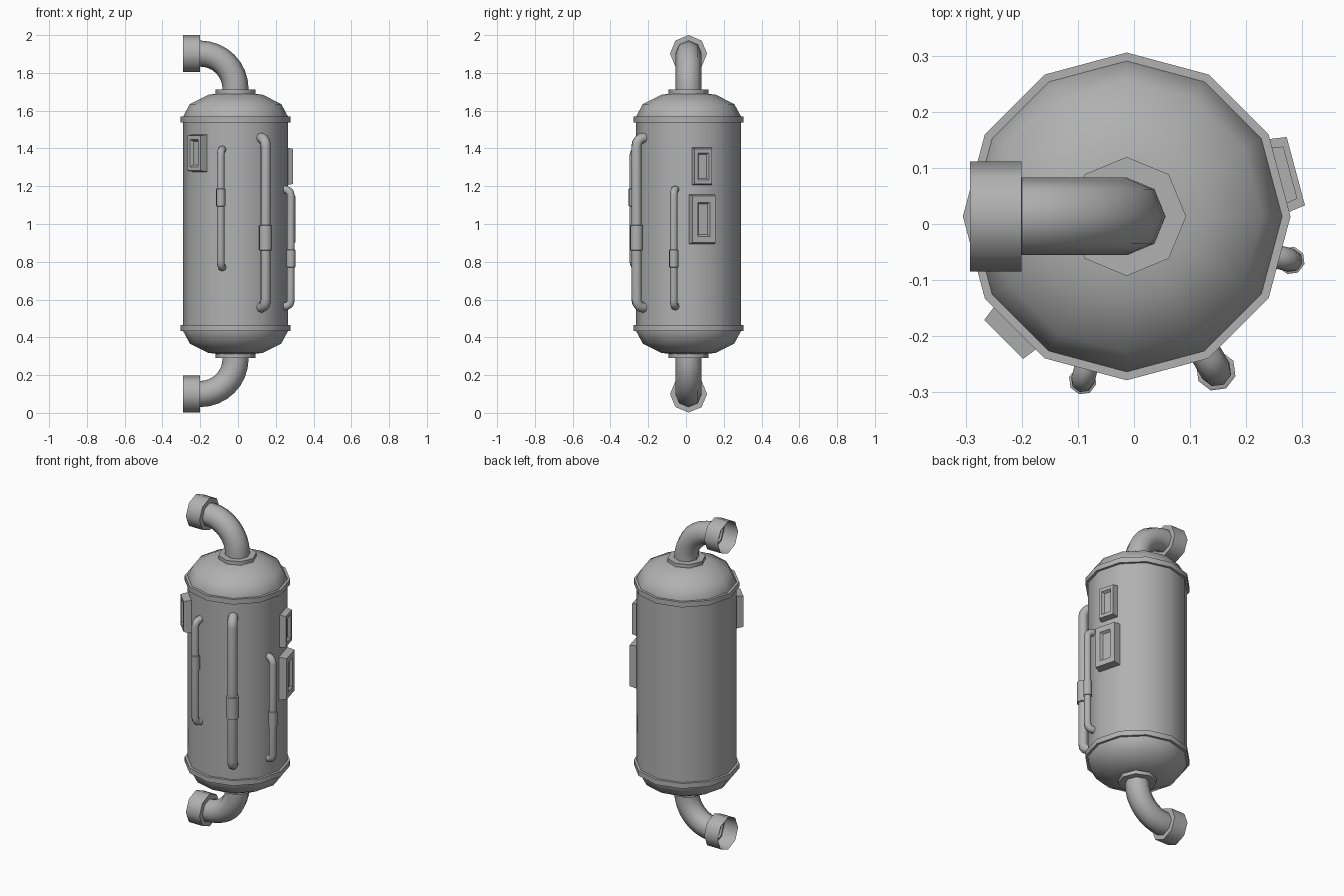
import bpy
import math
from mathutils import Vector

if "Cube" in bpy.data.objects:
    bpy.data.objects.remove(bpy.data.objects["Cube"])

C = Vector((-0.013, 0.0135, 0))         # tank axis
MAT = bpy.data.materials.new("dark_grey")
MAT.diffuse_color = (0.44, 0.44, 0.44, 1)
MAT.use_nodes = True
MAT.node_tree.nodes["Principled BSDF"].inputs["Base Color"].default_value = MAT.diffuse_color


def make(name, verts, faces, angle=50):
    me = bpy.data.meshes.new(name)
    me.from_pydata([tuple(v) for v in verts], [], faces)
    me.materials.append(MAT)
    ob = bpy.data.objects.new(name, me)
    bpy.context.collection.objects.link(ob)
    bpy.ops.object.select_all(action='DESELECT')
    ob.select_set(True)
    bpy.context.view_layer.objects.active = ob
    bpy.ops.object.mode_set(mode='EDIT')
    bpy.ops.mesh.select_all(action='SELECT')
    bpy.ops.mesh.normals_make_consistent(inside=False)
    bpy.ops.object.mode_set(mode='OBJECT')
    bpy.ops.object.shade_smooth_by_angle(angle=math.radians(angle))
    return ob


def skin(rings, n, cap):
    # join successive rings of n vertices with quads
    verts = [v for ring in rings for v in ring]
    faces = [(i * n + j, i * n + (j + 1) % n, (i + 1) * n + (j + 1) % n, (i + 1) * n + j)
             for i in range(len(rings) - 1) for j in range(n)]
    if cap:
        faces += [tuple(range(n)), tuple(range(len(verts) - n, len(verts)))]
    return verts, faces


def lathe(name, profile, n, cap=True):
    rings = [[C + Vector((r * math.cos(2 * math.pi * j / n), r * math.sin(2 * math.pi * j / n), z))
              for j in range(n)] for r, z in profile]
    return make(name, *skin(rings, n, cap))


def sweep(name, path, deg, cap=False, n=8):
    # path of (distance from axis, height, tube radius) in the vertical plane at angle deg
    a = math.radians(deg)
    out, side, up = Vector((math.cos(a), math.sin(a), 0)), Vector((-math.sin(a), math.cos(a), 0)), Vector((0, 0, 1))
    rings = []
    for i, (r, z, rad) in enumerate(path):
        p, q = path[max(i - 1, 0)], path[min(i + 1, len(path) - 1)]
        t = (out * (q[0] - p[0]) + up * (q[1] - p[1])).normalized()
        nrm = side.cross(t)
        rings.append([C + out * r + up * z + rad * (nrm * math.cos(2 * math.pi * j / n)
                      + side * math.sin(2 * math.pi * j / n)) for j in range(n)])
    return make(name, *skin(rings, n, cap))


def arc(cr, cz, rad, a0, a1, tube, steps):
    return [(cr + rad * math.cos(math.radians(a0 + (a1 - a0) * i / steps)),
             cz + rad * math.sin(math.radians(a0 + (a1 - a0) * i / steps)), tube) for i in range(steps + 1)]


def side_pipe(name, deg, dist, z0, z1, tube, clamp, cz0, cz1):
    # small bypass pipe bending into the tank at both ends, with a clamp
    b = tube * 1.5
    lo, hi = z0 + tube, z1 - tube
    path = ([(0.24, lo, tube)] + arc(dist - b, lo + b, b, -90, 0, tube, 4)
            + arc(dist - b, hi - b, b, 0, 90, tube, 4) + [(0.24, hi, tube)])
    sweep(name, path, deg)
    c = 0.005
    sweep(name + "_clamp", [(dist, cz0, clamp - c), (dist, cz0 + c / 2, clamp),
                            (dist, cz1 - c / 2, clamp), (dist, cz1, clamp - c)], deg, True)


def panel(name, deg, dist, z, hw, hh, sw, sh):
    # tapered box with a recessed slot
    a = math.radians(deg)
    out, side = Vector((math.cos(a), math.sin(a), 0)), Vector((-math.sin(a), math.cos(a), 0))
    rings = [[C + out * d + side * w * sx + Vector((0, 0, z + h * sz))
              for sx, sz in ((-1, -1), (1, -1), (1, 1), (-1, 1))]
             for d, w, h in ((0.255, hw, hh), (dist, hw - 0.008, hh - 0.008),
                             (dist, sw, sh), (dist - 0.015, sw - 0.009, sh - 0.009))]
    make(name, *skin(rings, 4, True), angle=20)


# tank shell and domed ends
dome = [(0.277, 1.55), (0.277, 1.57), (0.242, 1.635), (0.145, 1.684), (0.08, 1.692)]
lathe("tank_body", [(0.277, 0.46), (0.277, 1.54)], 12, False)

for label, f in (("upper", lambda z: z), ("lower", lambda z: 2.002 - z)):
    lathe(label + "_dome", [(r, f(z)) for r, z in dome], 12)
    lathe(label + "_band", [(0.27, f(1.537)), (0.292, f(1.537)), (0.292, f(1.568)), (0.27, f(1.568))], 12)
    # flange, elbow and open collar
    lathe(label + "_flange", [(0.106, f(1.685)), (0.106, f(1.711))], 8)
    elbow = arc(0.187, 1.715, 0.187, 180, 90, 0.069, 8)
    elbow = [(0, 1.69, 0.069)] + elbow + [(0.2, 1.902, 0.069)]
    sweep(label + "_elbow", [(r, f(z), t) for r, z, t in elbow], 180)
    sweep(label + "_collar", [(0.187, f(1.902), 0.066), (0.1875, f(1.902), 0.098),
                              (0.279, f(1.902), 0.098)], 180)

# bypass pipes
side_pipe("large_pipe", -60, 0.318, 0.53, 1.483, 0.028, 0.036, 0.86, 0.995)
side_pipe("left_pipe", -105, 0.303, 0.75, 1.415, 0.021, 0.025, 1.093, 1.188)
side_pipe("right_pipe", -15, 0.303, 0.543, 1.203, 0.021, 0.025, 0.77, 0.865)

# slotted panels
panel("upper_right_panel", 15, 0.302, 1.305, 0.056, 0.101, 0.030, 0.072)
panel("lower_right_panel", 15, 0.312, 1.025, 0.071, 0.132, 0.033, 0.090)
panel("left_panel", -135, 0.310, 1.375, 0.057, 0.101, 0.030, 0.072)
